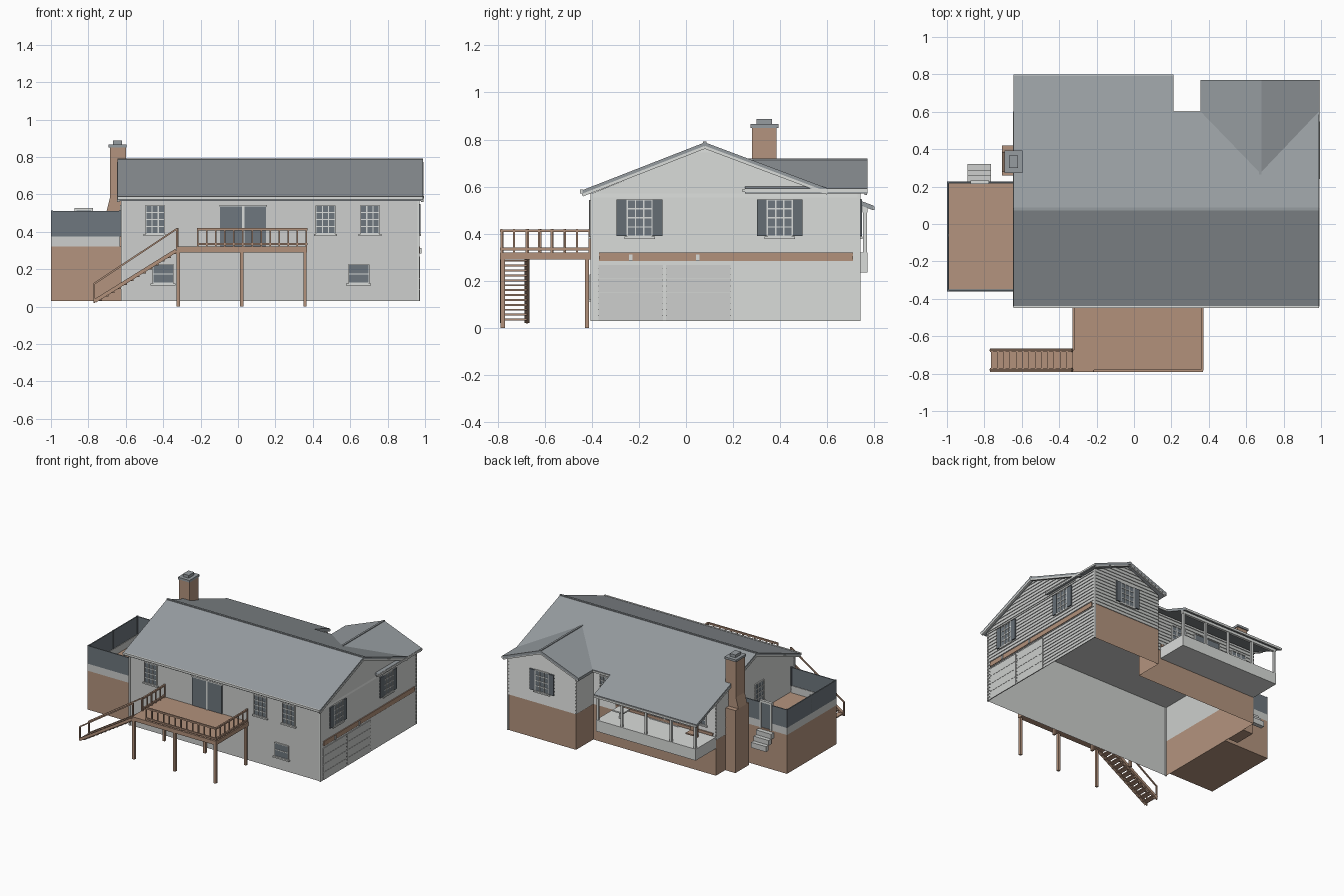
import bpy, bmesh
from mathutils import Vector

cube = bpy.data.objects.get("Cube")
if cube:
    bpy.data.objects.remove(cube, do_unlink=True)


def material(name, rgb):
    lin = [((c / 255 + 0.055) / 1.055) ** 2.4 for c in rgb] + [1]
    m = bpy.data.materials.new(name)
    m.use_nodes = True
    m.diffuse_color = lin
    m.node_tree.nodes["Principled BSDF"].inputs["Base Color"].default_value = lin
    return m


SIDING = material("pale grey siding", (205, 207, 205))
TRIM = material("light trim", (218, 220, 218))
BRICK = material("brown brick", (180, 148, 126))
WOOD = material("brown timber", (178, 145, 123))
ROOF = material("slate roof", (150, 156, 160))
GLASS = material("dark glass", (110, 119, 126))
SHUTTER = material("shutter grey", (101, 109, 116))


def finish(name, bm, mat):
    bmesh.ops.recalc_face_normals(bm, faces=bm.faces)
    me = bpy.data.meshes.new(name)
    bm.to_mesh(me)
    bm.free()
    me.materials.append(mat)
    bpy.context.collection.objects.link(bpy.data.objects.new(name, me))


def add_box(bm, b):
    x0, x1, y0, y1, z0, z1 = b
    vs = [bm.verts.new((x, y, z)) for x in (x0, x1) for y in (y0, y1) for z in (z0, z1)]
    for f in ("0132", "4675", "0451", "2376", "0264", "1573"):
        bm.faces.new([vs[int(i)] for i in f])


def boxes(name, mat, *bounds):
    bm = bmesh.new()
    for b in bounds:
        add_box(bm, b)
    finish(name, bm, mat)


def prism(name, mat, pts, a, b, axis="x"):
    """Extrude a profile: (y, z) along x, (x, z) along y."""
    bm = bmesh.new()
    ends = [[bm.verts.new((t, p, z) if axis == "x" else (p, t, z)) for p, z in pts] for t in (a, b)]
    n = len(pts)
    for e in ends:
        bm.faces.new(e)
    for i in range(n):
        j = (i + 1) % n
        bm.faces.new((ends[0][i], ends[0][j], ends[1][j], ends[1][i]))
    finish(name, bm, mat)


def bars(name, mat, t, *lines):
    """Square bars between pairs of points."""
    bm = bmesh.new()
    for p, q in lines:
        p, q = Vector(p), Vector(q)
        d = q - p
        rot = d.to_track_quat("X", "Z").to_matrix()
        old = set(bm.verts)
        add_box(bm, (0, d.length, -t / 2, t / 2, -t / 2, t / 2))
        for v in set(bm.verts) - old:
            v.co = rot @ v.co + p
    finish(name, bm, mat)


def panel(name, side, pos, pts, mat=SIDING):
    """One flat wall face from (u, z) points."""
    bm = bmesh.new()
    vs = [bm.verts.new((pos, u, z) if side in ("right", "left") else (u, pos, z)) for u, z in pts]
    f = bm.faces.new(vs)
    f.normal_update()
    out = {"right": (1, 0, 0), "left": (-1, 0, 0), "front": (0, -1, 0), "back": (0, 1, 0)}[side]
    flip = f.normal.dot(Vector(out)) < 0
    if flip:
        f.normal_flip()
    me = bpy.data.meshes.new(name)
    bm.to_mesh(me)
    bm.free()
    me.materials.append(mat)
    bpy.context.collection.objects.link(bpy.data.objects.new(name, me))


def rect(a, b, z0, z1):
    return [(a, z0), (b, z0), (b, z1), (a, z1)]


def on_wall(side, pos, u0, u1, z0, z1, d):
    """Bounds of a plate standing d proud of a wall."""
    s = 1 if side in ("right", "back") else -1
    a, b = sorted((pos + s * 0.001, pos + s * d))
    return (a, b, u0, u1, z0, z1) if side in ("right", "left") else (u0, u1, a, b, z0, z1)


def window(name, side, pos, u, z0, z1, w=0.1, cols=3, rows=4, shutters=False):
    a, b = u - w / 2, u + w / 2
    W = lambda *r: on_wall(side, pos, *r)
    boxes(name + "_glass", GLASS, W(a, b, z0, z1, 0.007))
    t = 0.003
    bits = [W(a + w * i / cols - t, a + w * i / cols + t, z0, z1, 0.01) for i in range(cols + 1)]
    bits += [W(a, b, z0 + (z1 - z0) * i / rows - t, z0 + (z1 - z0) * i / rows + t, 0.01) for i in range(rows + 1)]
    bits.append(W(a - 0.012, b + 0.012, z0 - 0.012, z0 - 0.002, 0.014))
    boxes(name + "_frame", TRIM, *bits)
    if shutters:
        boxes(name + "_shutters", SHUTTER, W(a - 0.045, a - 0.003, z0, z1, 0.012),
              W(b + 0.003, b + 0.045, z0, z1, 0.012))


def clapboards(name, side, pos, span, z0, z1, step=0.025):
    """Rows of wedge boards; span(z) gives the wall's ends at a height."""
    s = 1 if side in ("right", "back") else -1
    bm = bmesh.new()
    while z0 < z1 - 0.005:
        top = min(z0 + step, z1)
        (a0, b0), (a1, b1) = span(z0), span(top)
        pts = [(pos, u, z) for u, z in ((a0, z0), (b0, z0), (b1, top), (a1, top))]
        pts += [(pos + s * 0.005, a0, z0), (pos + s * 0.005, b0, z0)]
        v = [bm.verts.new(p if side in ("right", "left") else (p[1], p[0], p[2])) for p in pts]
        for f in ("0123", "0154", "4523", "125", "034"):
            bm.faces.new([v[int(i)] for i in f])
        z0 = top
    finish(name, bm, SIDING)


# hollow house shell, open underneath, with a flat ceiling
BASE, EAVE, FOOT = 0.3, 0.571, 0.03
panel("front_wall", "front", -0.4, rect(-0.62, 0.965, FOOT, EAVE))
panel("right_wall", "right", 0.965, [(-0.4, FOOT), (0.735, FOOT), (0.735, EAVE), (0.58, EAVE), (0.08, 0.765), (-0.4, EAVE)])
panel("wing_back_base", "back", 0.735, rect(0.4, 0.965, FOOT, BASE), BRICK)
panel("wing_back_wall", "back", 0.735, [(0.4, BASE), (0.965, BASE), (0.965, EAVE), (0.675, 0.693), (0.4, EAVE)])
panel("wing_inner_base", "left", 0.4, rect(0.53, 0.735, FOOT, BASE), BRICK)
panel("wing_inner_wall", "left", 0.4, rect(0.53, 0.735, BASE, EAVE))
panel("back_base", "back", 0.53, rect(-0.62, 0.4, FOOT, BASE), BRICK)
panel("back_wall", "back", 0.53, rect(-0.62, 0.4, BASE, 0.594))
panel("left_base", "left", -0.62, rect(-0.4, 0.53, FOOT, BASE), BRICK)
panel("left_wall", "left", -0.62, [(-0.4, BASE), (0.53, BASE), (0.53, 0.594), (0.08, 0.765), (-0.4, EAVE)])
boxes("ceiling", SIDING, (-0.62, 0.965, -0.4, 0.53, EAVE - 0.005, EAVE), (0.4, 0.965, 0.53, 0.735, EAVE - 0.005, EAVE))


def gable(z):
    return (max(-0.4, 0.08 - (0.765 - z) / 0.404), min(0.53, 0.08 + (0.765 - z) / 0.38))


def wing_gable(z):
    k = min(1, (0.693 - z) / 0.122)
    return (0.675 - 0.275 * k, 0.675 + 0.29 * k)


clapboards("right_lower_siding", "right", 0.965, lambda z: (-0.4, 0.735), FOOT, EAVE)
clapboards("right_gable_siding", "right", 0.965, gable, EAVE, 0.76)
clapboards("left_siding", "left", -0.62, gable, BASE, 0.76)
clapboards("wing_back_siding", "back", 0.735, wing_gable, BASE, 0.688)
clapboards("wing_inner_siding", "left", 0.4, lambda z: (0.53, 0.735), BASE, EAVE)
clapboards("porch_wall_siding", "back", 0.53, lambda z: (-0.62, 0.4), BASE, 0.585)
boxes("corner_trim", TRIM, *[(x - 0.006, x + 0.006, y - 0.006, y + 0.006, FOOT, EAVE) for x, y in
                             ((0.965, -0.4), (0.965, 0.735), (-0.62, -0.4))])

# roofs
T = 0.02


def slope(name, y0, z0, y1, z1, a, b, axis="x"):
    prism(name, ROOF, [(y0, z0), (y1, z1), (y1, z1 - T), (y0, z0 - T)], a, b, axis)


slope("front_roof", -0.44, 0.585, 0.08, 0.788, -0.645, 0.99)
slope("porch_roof", 0.08, 0.788, 0.795, 0.52, -0.645, 0.21)
slope("back_roof", 0.08, 0.788, 0.6, 0.593, 0.21, 0.99)
slope("wing_roof_right", 0.675, 0.716, 0.99, 0.592, 0.25, 0.77, "y")
slope("wing_roof_left", 0.675, 0.716, 0.355, 0.592, 0.25, 0.77, "y")
boxes("ridge_caps", ROOF, (-0.645, 0.99, 0.073, 0.087, 0.78, 0.792), (0.668, 0.682, 0.25, 0.77, 0.708, 0.719))
boxes("gutters", TRIM, (-0.645, 0.99, -0.45, -0.438, 0.572, 0.588), (-0.645, 0.21, 0.79, 0.8, 0.5, 0.515),
      (0.985, 0.994, 0.24, 0.77, 0.577, 0.59), (0.21, 0.355, 0.595, 0.603, 0.575, 0.588))
bars("rake_boards", TRIM, 0.012, *[(p, q) for x in (-0.64, 0.985) for p, q in
     (((x, -0.44, 0.564), (x, 0.08, 0.767)), ((x, 0.08, 0.767), (x, 0.6, 0.572)))])
bars("wing_rake_boards", TRIM, 0.012, ((0.675, 0.763, 0.695), (0.985, 0.763, 0.571)), ((0.675, 0.763, 0.695), (0.36, 0.763, 0.571)))

# windows and doors
for i, x in enumerate((-0.443, 0.468, 0.705)):
    window(f"front_window_{i}", "front", -0.4, x, 0.39, 0.54)
for i, x in enumerate((-0.4, 0.645)):
    window(f"basement_window_{i}", "front", -0.4, x, 0.125, 0.225, 0.11, 1, 2)
for i, y in enumerate((-0.197, 0.398)):
    window(f"right_window_{i}", "right", 0.965, y, 0.39, 0.545, 0.105, shutters=True)
window("wing_window", "back", 0.735, 0.68, 0.39, 0.545, 0.11, shutters=True)
window("left_window", "left", -0.62, 0.02, 0.39, 0.54)
for i, x in enumerate((-0.48, 0.05)):
    window(f"porch_window_{i}", "back", 0.53, x, 0.39, 0.53, 0.12)
window("porch_door", "back", 0.53, -0.2, 0.325, 0.54, 0.22, 2, 1)
window("wall_window", "back", 0.53, 0.3, 0.4, 0.53, 0.08)
boxes("sliding_door", GLASS, (-0.095, 0.022, -0.408, -0.401, 0.322, 0.535), (0.034, 0.15, -0.408, -0.401, 0.322, 0.535))
boxes("sliding_door_frame", TRIM, (0.022, 0.034, -0.411, -0.401, 0.32, 0.54), (-0.1, 0.155, -0.411, -0.401, 0.535, 0.543))

# garage doors with panel rows, timber band and lamps
boxes("garage_doors", SIDING, *[(0.966, 0.972, y, y + 0.274, FOOT + i * 0.06, 0.0885 + i * 0.06)
                                for y in (-0.372, -0.085) for i in range(4)])
boxes("timber_band", WOOD, (0.966, 0.974, -0.37, 0.71, 0.285, 0.32), (-0.6, 0.21, 0.531, 0.54, 0.325, 0.345))
boxes("garage_lamps", TRIM, *[(0.97, 0.98, y - 0.007, y + 0.007, 0.285, 0.312) for y in (-0.235, 0.05)])

# covered back porch
boxes("porch_slab", TRIM, (-0.62, 0.21, 0.531, 0.77, 0.235, 0.32))
boxes("porch_posts", TRIM, *[(x - 0.008, x + 0.008, 0.752, 0.768, 0.32, 0.52) for x in (-0.61, -0.41, -0.2, 0, 0.2)],
      (-0.62, 0.21, 0.75, 0.77, 0.49, 0.515))
boxes("porch_table", TRIM, (0.04, 0.13, 0.61, 0.69, 0.375, 0.385), (0.075, 0.095, 0.64, 0.66, 0.32, 0.38))
boxes("porch_chair", WOOD, (-0.52, -0.46, 0.6, 0.66, 0.35, 0.36), (-0.52, -0.46, 0.595, 0.605, 0.32, 0.42))

# chimney
prism("chimney", BRICK, [(-0.705, FOOT), (-0.621, FOOT), (-0.621, 0.56), (-0.6, 0.58), (-0.6, 0.855), (-0.685, 0.855),
                         (-0.685, 0.58), (-0.705, 0.5)], 0.28, 0.385, "y")
boxes("chimney_base", BRICK, (-0.705, -0.621, 0.26, 0.42, FOOT, 0.5))
boxes("chimney_cap", ROOF, (-0.692, -0.595, 0.273, 0.393, 0.85, 0.866), (-0.668, -0.62, 0.3, 0.365, 0.866, 0.887))

# side terrace with screened walls, gate and steps
boxes("terrace_base", BRICK, (-1, -0.621, -0.36, 0.228, FOOT, 0.322))
for name, mat, z0, z1, t in (("terrace_parapet", SIDING, 0.322, 0.375, 0.012), ("terrace_screens", GLASS, 0.375, 0.51, 0.008)):
    boxes(name, mat, (-1, -0.63, -0.36, -0.36 + t, z0, z1), (-1, -1 + t, -0.36, 0.228, z0, z1),
          (-1, -0.87, 0.228 - t, 0.228, z0, z1), (-0.78, -0.63, 0.228 - t, 0.228, z0, z1))
boxes("terrace_posts", SHUTTER, *[(x - 0.006, x + 0.006, y - 0.006, y + 0.006, 0.375, 0.513) for x, y in
      ((-0.994, -0.354), (-0.994, -0.06), (-0.994, 0.222), (-0.63, -0.354))])
boxes("terrace_gate", GLASS, (-0.87, -0.78, 0.22, 0.227, 0.325, 0.515))
boxes("gate_frame", TRIM, (-0.875, -0.863, 0.213, 0.233, 0.32, 0.525), (-0.787, -0.775, 0.213, 0.233, 0.32, 0.525),
      (-0.875, -0.775, 0.213, 0.233, 0.513, 0.528))
boxes("terrace_steps", SIDING, *[(-0.89, -0.765, 0.228 + i * 0.03, 0.26 + i * 0.03, 0.27 - i * 0.035, 0.31 - i * 0.035)
                                 for i in range(3)])

# front deck, posts and railing
boxes("deck_floor", WOOD, (-0.33, 0.37, -0.79, -0.401, 0.29, 0.32))
boxes("deck_posts", WOOD, *[(x - 0.009, x + 0.009, y - 0.009, y + 0.009, 0, 0.29)
                            for x in (-0.32, 0.02, 0.358) for y in (-0.778, -0.42)])
corners = [((-0.215, -0.784), (0.365, -0.784)), ((0.365, -0.784), (0.365, -0.41)), ((-0.323, -0.67), (-0.323, -0.41))]
rails, balusters = [], []
for a, b in corners:
    a, b = Vector((*a, 0.32)), Vector((*b, 0.32))
    for h in (0.015, 0.093):
        rails.append((a + Vector((0, 0, h)), b + Vector((0, 0, h))))
    n = round((b - a).length / 0.05)
    for i in range(n + 1):
        p = a.lerp(b, i / n)
        balusters.append((p, p + Vector((0, 0, 0.1))))
bars("deck_rails", WOOD, 0.012, *rails)
bars("deck_balusters", WOOD, 0.008, *balusters)

# open stair
ys = (-0.78, -0.675)
bars("stair_stringers", WOOD, 0.02, *[((-0.765, y, 0.03), (-0.33, y, 0.3)) for y in ys])
bars("stair_handrails", WOOD, 0.009, *[l for y in ys for l in (
    ((-0.77, y, 0.122), (-0.328, y, 0.415)), ((-0.768, y, 0.02), (-0.768, y, 0.125)), ((-0.328, y, 0.31), (-0.328, y, 0.418)))])
boxes("stair_treads", WOOD, *[(-0.765 + i * 0.0335, -0.727 + i * 0.0335, ys[0], ys[1], 0.032 + i * 0.0208, 0.04 + i * 0.0208)
                              for i in range(13)])
